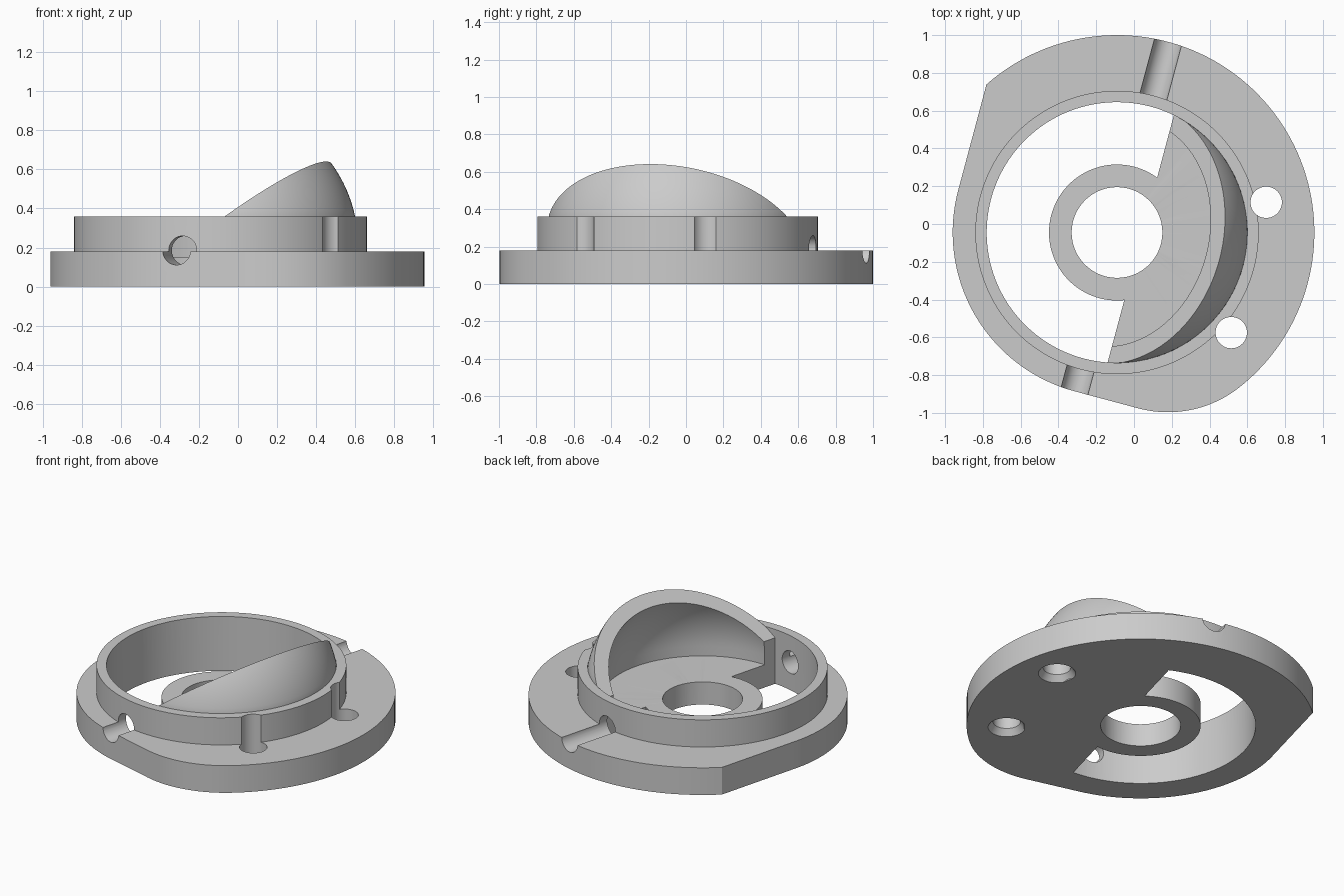
import bpy, bmesh
from math import sin, cos, pi, radians, sqrt
from mathutils import Matrix

cube = bpy.data.objects.get("Cube")
if cube:
    bpy.data.objects.remove(cube)

CENTRE = (-0.09, -0.045, 0)
PLACE = Matrix.Translation(CENTRE) @ Matrix.Rotation(radians(-15), 4, 'Z')
COLLAR_TOP, BASE_TOP, FLOOR = 0.36, 0.18, 0.15
BORE = 0.69

grey = bpy.data.materials.new("plain grey")
grey.use_nodes = True
colour = (0.6, 0.6, 0.6, 1)
grey.diffuse_color = colour
grey.node_tree.nodes["Principled BSDF"].inputs["Base Color"].default_value = colour


def finish(name, bm):
    bmesh.ops.recalc_face_normals(bm, faces=bm.faces)
    mesh = bpy.data.meshes.new(name)
    bm.to_mesh(mesh)
    bm.free()
    mesh.materials.append(grey)
    obj = bpy.data.objects.new(name, mesh)
    bpy.context.collection.objects.link(obj)
    return obj


def prism(name, points, vector):
    """Extrude a closed outline of 3D points along a vector."""
    bm = bmesh.new()
    face = bm.faces.new([bm.verts.new(p) for p in points])
    grown = bmesh.ops.extrude_face_region(bm, geom=[face])["geom"]
    bmesh.ops.translate(bm, vec=vector, verts=[v for v in grown if isinstance(v, bmesh.types.BMVert)])
    return finish(name, bm)


def lathe(name, profile, at=(0, 0), steps=128):
    """Revolve (radius, z) points whose ends lie on the axis."""
    bm = bmesh.new()
    verts = [bm.verts.new((r, 0, z)) for r, z in profile]
    edges = [bm.edges.new(pair) for pair in zip(verts, verts[1:])]
    bmesh.ops.spin(bm, geom=verts + edges, cent=(0, 0, 0), axis=(0, 0, 1), angle=2 * pi, steps=steps)
    bmesh.ops.remove_doubles(bm, verts=bm.verts, dist=1e-4)
    bmesh.ops.translate(bm, vec=(*at, 0), verts=bm.verts)
    return finish(name, bm)


def drum(name, radius, low, high):
    return lathe(name, [(0, low), (radius, low), (radius, high), (0, high)])


def combine(obj, other, operation):
    """Apply a boolean and discard the second object."""
    mod = obj.modifiers.new("combine", 'BOOLEAN')
    mod.operation, mod.solver, mod.object = operation, 'EXACT', other
    bpy.context.view_layer.objects.active = obj
    bpy.ops.object.modifier_apply(modifier=mod.name)
    bpy.data.objects.remove(other)


def arc(cx, cy, radius, start, end, n):
    angles = [radians(start + (end - start) * i / n) for i in range(n + 1)]
    return [(cx + radius * cos(a), cy + radius * sin(a)) for a in angles]


# Flange: big round, two tangent flats and a blended corner (local frame)
SMALL, BIG, BLEND = 0.87, 1.045, 0.61
along = sqrt((BIG - BLEND) ** 2 - (SMALL - BLEND) ** 2)
outline = (arc(0, 0, BIG, -36.8, 146.4, 80) + arc(0, 0, SMALL, 180, 270, 40)
           + arc(along, BLEND - SMALL, BLEND, 270, 323.2, 24)[:-1])
housing = prism("housing", [(x, y, 0) for x, y in outline], (0, 0, BASE_TOP))

# Raised collar and its bore
combine(housing, drum("collar", 0.75, 0.05, COLLAR_TOP), 'UNION')
combine(housing, drum("bore", BORE, -0.1, 0.6), 'DIFFERENCE')

# Countersunk screw holes that notch the collar
for world in ((0.70, 0.115, 0), (0.515, -0.575, 0)):
    p = PLACE.inverted() @ Matrix.Translation(world).translation
    profile = [(0, -0.02), (0.112, -0.02), (0.112, 0), (0.083, 0.04), (0.083, 0.5), (0, 0.5)]
    combine(housing, lathe("screw_hole", profile, (p.x, p.y), 48), 'DIFFERENCE')

# Round cable channels across the front and back walls
for side in (-1, 1):
    ring = [(x, side * 0.6, z) for x, z in arc(0, 0.185, 0.074, 0, 352.5, 47)]
    combine(housing, prism("channel", ring, (0, side * 0.6, 0)), 'DIFFERENCE')

# Domed shield with its half floor
MID = 0.214
outer = [(0, 0), (0.7, 0), (0.7, 0.34), (BORE, 0.345)] + arc(0, MID, 0.705, 12, 90, 32)
inner = [(0, FLOOR), (0.61, FLOOR)] + arc(0, MID, 0.61, 0, 90, 32)
outer[-1], inner[-1] = (0, MID + 0.705), (0, MID + 0.61)
shield = lathe("shield", outer)
combine(shield, lathe("hollow", inner), 'DIFFERENCE')
side_cut = [(0.13, -0.1), (0.13, 0.305), (0.8, 0.827), (1, 0.827), (1, -0.1)]
combine(shield, prism("side_cut", [(x, -1, z) for x, z in side_cut], (0, 2, 0)), 'INTERSECT')

# Centre hub
combine(shield, drum("hub", 0.36, 0, FLOOR), 'UNION')
combine(shield, drum("hub_hole", 0.24, -0.1, 0.3), 'DIFFERENCE')
combine(housing, shield, 'UNION')

housing.data.transform(PLACE)
bpy.ops.object.select_all(action='DESELECT')
housing.select_set(True)
bpy.context.view_layer.objects.active = housing
bpy.ops.object.shade_smooth_by_angle(angle=radians(30))
